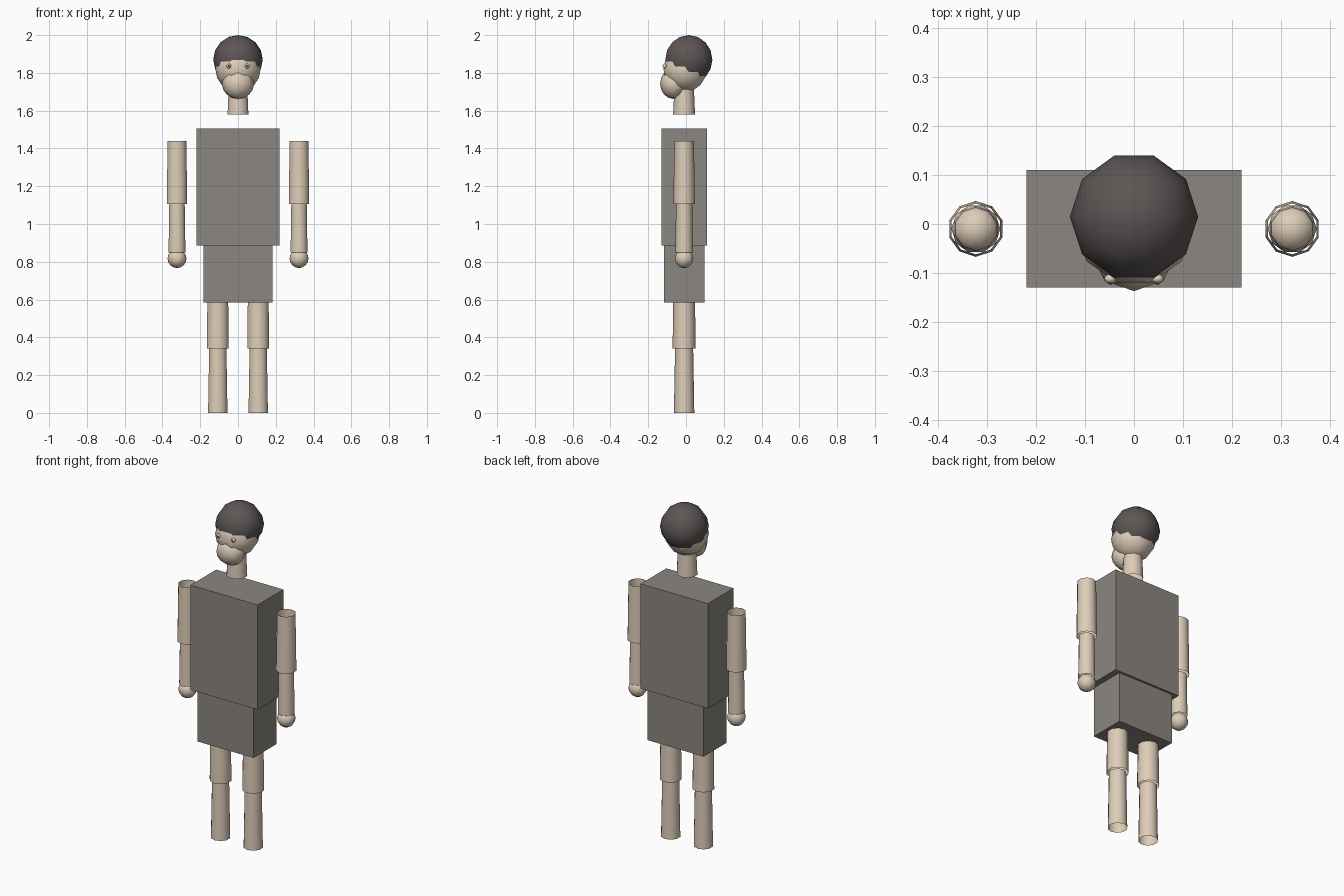
import bpy, bmesh
from math import radians
from mathutils import Matrix, Vector

if "Cube" in bpy.data.objects:
    bpy.data.objects.remove(bpy.data.objects["Cube"], do_unlink=True)


def material(name, rgb):
    m = bpy.data.materials.new(name)
    m.use_nodes = True
    m.diffuse_color = (*rgb, 1)
    m.node_tree.nodes["Principled BSDF"].inputs["Base Color"].default_value = (*rgb, 1)
    return m


SKIN = material("warm beige", (0.73, 0.61, 0.48))
CLOTH = material("warm grey", (0.26, 0.24, 0.215))
HAIR = material("dark brown grey", (0.107, 0.091, 0.089))


def finish(name, bm, mat, smooth=True):
    mesh = bpy.data.meshes.new(name)
    for f in bm.faces:
        f.smooth = smooth
    bm.to_mesh(mesh)
    bm.free()
    mesh.materials.append(mat)
    ob = bpy.data.objects.new(name, mesh)
    bpy.context.collection.objects.link(ob)
    return ob


def tube(name, x, z0, z1, r0, r1, sides=10):
    """Open-ended tapered tube with a vertex facing front."""
    bm = bmesh.new()
    bmesh.ops.create_cone(bm, segments=sides, cap_ends=False, radius1=r0, radius2=r1, depth=z1 - z0)
    bmesh.ops.rotate(bm, verts=bm.verts, matrix=Matrix.Rotation(radians(
        0 if any(abs(v.co.x) < 1e-4 for v in bm.verts) else 90), 3, 'Z'))
    bmesh.ops.translate(bm, verts=bm.verts, vec=(x, -0.01, (z0 + z1) / 2))
    return finish(name, bm, SKIN)


def ball(name, centre, size, mat, sides=10, rings=8):
    """Low-sided sphere with a vertex pointing sideways."""
    bm = bmesh.new()
    bmesh.ops.create_uvsphere(bm, u_segments=sides, v_segments=rings, radius=1)
    if not any(v.co.x > 0.999 for v in bm.verts):
        bmesh.ops.rotate(bm, verts=bm.verts, matrix=Matrix.Rotation(radians(90), 3, 'Z'))
    bmesh.ops.scale(bm, verts=bm.verts, vec=size)
    bmesh.ops.translate(bm, verts=bm.verts, vec=centre)
    return finish(name, bm, mat)


def box(name, low, high, mat):
    bm = bmesh.new()
    bmesh.ops.create_cube(bm, size=1)
    low, high = Vector(low), Vector(high)
    bmesh.ops.scale(bm, verts=bm.verts, vec=high - low)
    bmesh.ops.translate(bm, verts=bm.verts, vec=(low + high) / 2)
    return finish(name, bm, mat, smooth=False)


# Body blocks
box("torso", (-0.22, -0.13, 0.885), (0.22, 0.11, 1.505), CLOTH)
box("hips", (-0.183, -0.117, 0.585), (0.183, 0.097, 0.885), CLOTH)

# Neck and head
tube("neck", 0, 1.58, 1.715, 0.058, 0.052)
ball("head", (0, -0.005, 1.82), (0.12, 0.12, 0.12), SKIN)
ball("jaw", (0, -0.066, 1.743), (0.085, 0.071, 0.081), SKIN, sides=8)
ball("hair", (0, 0.015, 1.87), (0.131, 0.131, 0.13), HAIR)

# Limbs and eyes on both sides
for side, s in (("left", 1), ("right", -1)):
    arm, leg = 0.323 * s, 0.107 * s
    tube(side + "_upper_arm", arm, 1.105, 1.44, 0.057, 0.052)
    tube(side + "_forearm", arm, 0.85, 1.105, 0.047, 0.043)
    ball(side + "_hand", (arm, -0.01, 0.817), (0.05, 0.05, 0.05), SKIN)
    tube(side + "_thigh", leg, 0.34, 0.585, 0.061, 0.058)
    tube(side + "_shin", leg, 0, 0.34, 0.054, 0.048)
    ball(side + "_eye", (0.048 * s, -0.112, 1.836), (0.013, 0.01, 0.013), SKIN)
    ball(side + "_pupil", (0.048 * s, -0.12, 1.836), (0.005, 0.004, 0.005), HAIR)
